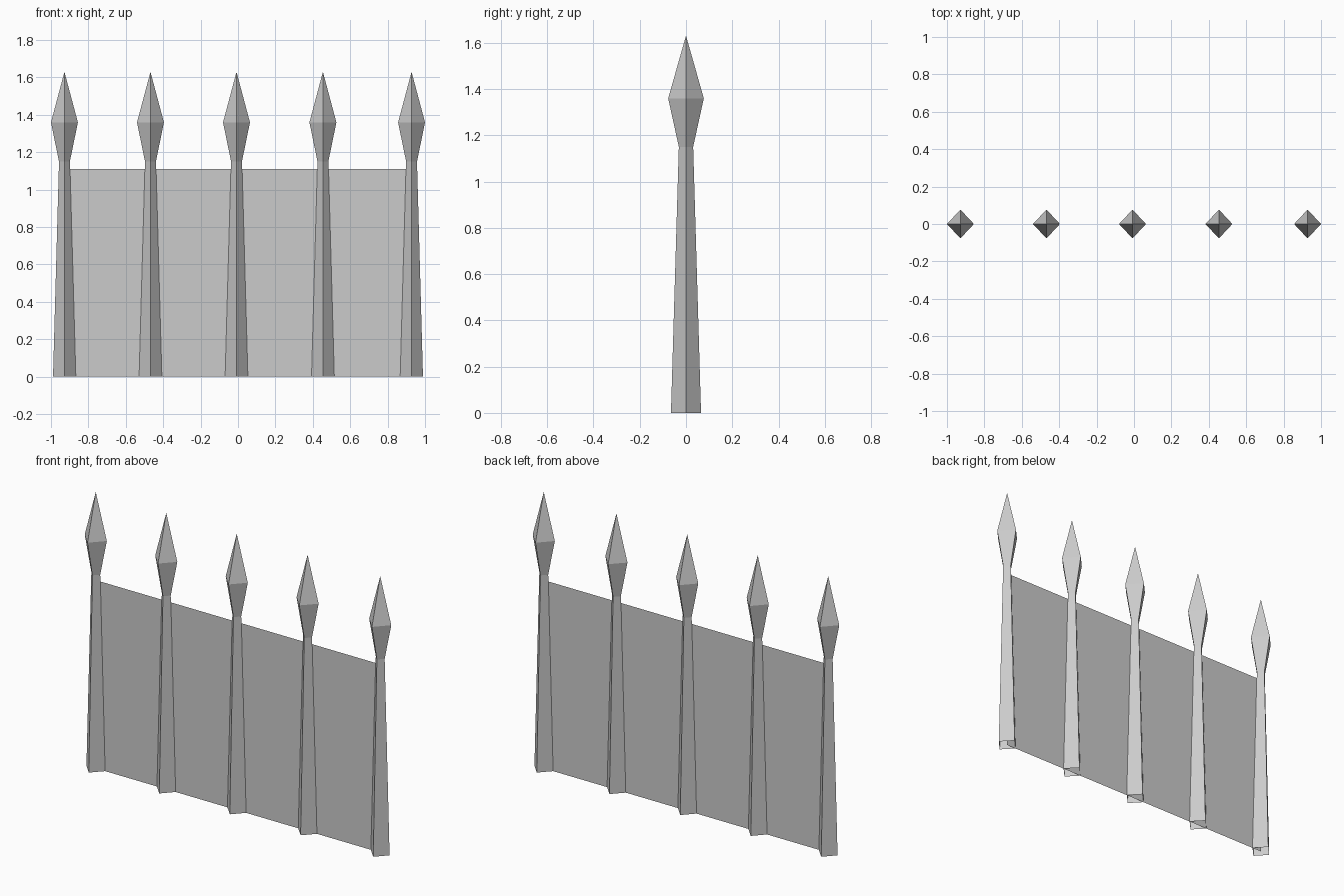
import bpy

cube = bpy.data.objects.get("Cube")
if cube:
    bpy.data.objects.remove(cube, do_unlink=True)

grey = bpy.data.materials.new("iron_grey")
grey.use_nodes = True
colour = (0.6, 0.6, 0.6, 1)
grey.diffuse_color = colour
grey.node_tree.nodes["Principled BSDF"].inputs["Base Color"].default_value = colour


def add_mesh(name, verts, faces, x=0):
    mesh = bpy.data.meshes.new(name)
    mesh.from_pydata(verts, [], faces)
    mesh.materials.append(grey)
    obj = bpy.data.objects.new(name, mesh)
    obj.location.x = x
    bpy.context.collection.objects.link(obj)
    return obj


def diamond(rx, ry, z):
    return [(rx, 0, z), (0, ry, z), (-rx, 0, z), (0, -ry, z)]


def walls(first):
    """Four quads joining one diamond ring to the next."""
    return [(first + i, first + (i + 1) % 4, first + 4 + (i + 1) % 4, first + 4 + i)
            for i in range(4)]


post_x = [-0.928, -0.468, -0.008, 0.454, 0.928]
neck = diamond(0.029, 0.031, 1.15)

for n, x in enumerate(post_x, 1):
    # Tapered hollow post, open at the foot
    add_mesh(f"post_{n}", diamond(0.061, 0.065, 0) + neck, walls(0), x)
    # Spear head: flared collar and pointed tip
    verts = neck + diamond(0.072, 0.077, 1.36) + [(0, 0, 1.63)]
    tip = [(4 + i, 4 + (i + 1) % 4, 8) for i in range(4)]
    add_mesh(f"spear_head_{n}", verts, walls(0) + tip, x)

# Thin sheet running through the posts
left, right = post_x[0], post_x[-1]
add_mesh("fence_panel",
         [(left, 0, 0), (right, 0, 0), (right, 0, 1.11), (left, 0, 1.11)],
         [(0, 1, 2, 3)])
